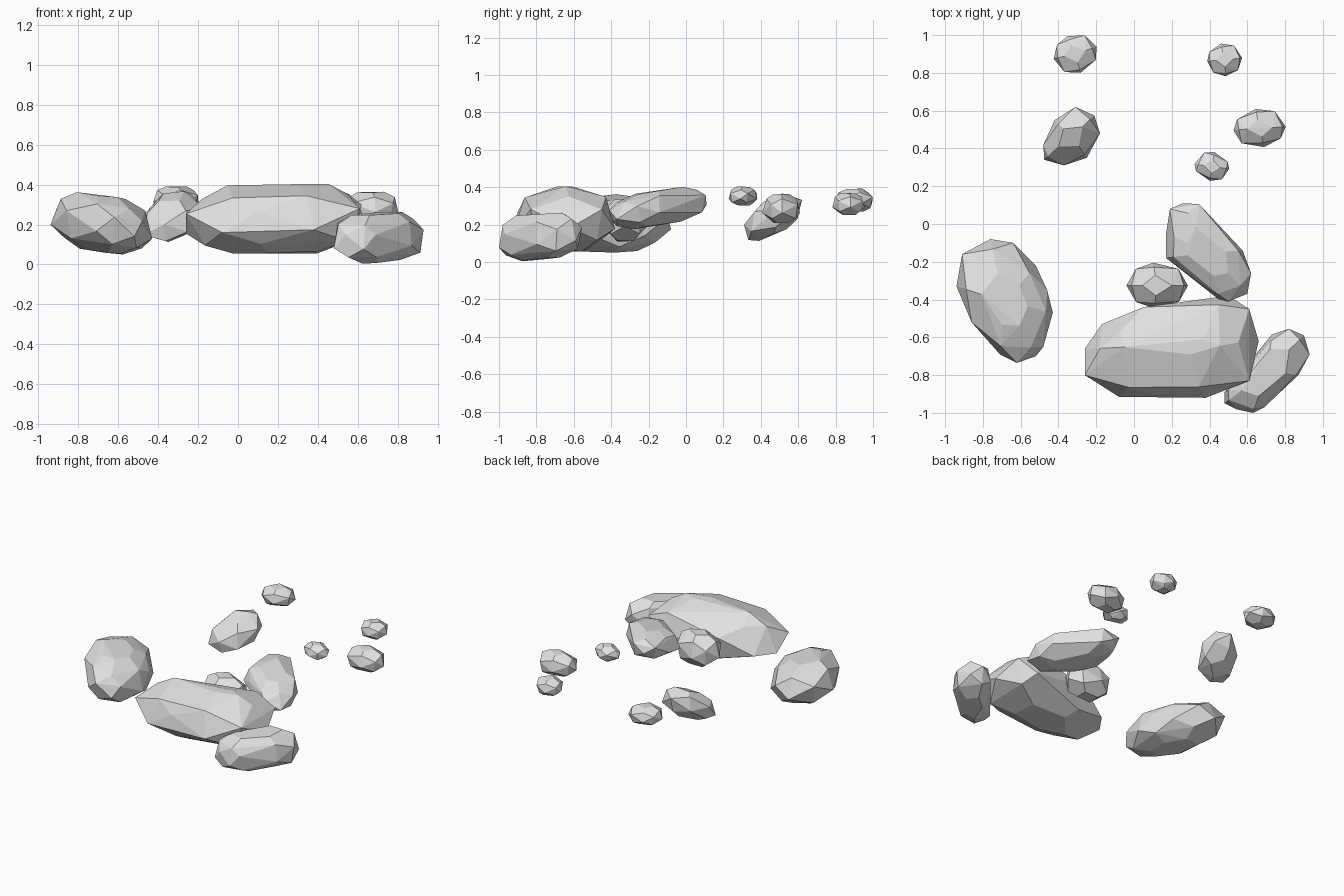
import bpy, bmesh, math, random
from mathutils import Vector

if "Cube" in bpy.data.objects:
    bpy.data.objects.remove(bpy.data.objects["Cube"])

stone = bpy.data.materials.new("grey stone")
stone.diffuse_color = (0.75, 0.75, 0.75, 1)
stone.use_nodes = True
stone.node_tree.nodes["Principled BSDF"].inputs["Base Color"].default_value = stone.diffuse_color


def oval(cx, cy, rx, ry, yaw=0, n=8, seed=0):
    """Slightly uneven oval outline for the small rocks."""
    rnd = random.Random(seed)
    pts, a = [], math.radians(yaw)
    for i in range(n):
        t = 2 * math.pi * (i + rnd.uniform(-0.2, 0.2)) / n
        u, v = rx * math.cos(t) * 1.03, ry * math.sin(t) * 1.03
        pts.append((cx + u * math.cos(a) - v * math.sin(a),
                    cy + u * math.sin(a) + v * math.cos(a)))
    return pts


def rock(name, outline, zc, up, down, tilt=(0, 0), crown=(0.48, 0.45), shoulders=(0.82, 0.84), seed=1):
    """Faceted boulder: hull of shrinking rings above and below a plan outline."""
    rnd = random.Random(seed)
    xs, ys = [p[0] for p in outline], [p[1] for p in outline]
    cx, cy = (min(xs) + max(xs)) / 2, (min(ys) + max(ys)) / 2
    bm = bmesh.new()

    def add(p, sx, sy, dz):
        x, y = (p[0] - cx) * sx, (p[1] - cy) * sy
        bm.verts.new(Vector((cx + x, cy + y, zc + dz + tilt[0] * x + tilt[1] * y)))

    for i, p in enumerate(outline):
        side = 1 if i % 2 else -1
        h = up if side > 0 else down
        add(p, 1, 1, side * 0.28 * h)                      # girdle
        s = shoulders[0 if side < 0 else 1] + rnd.uniform(-0.05, 0.06)
        h = down if side > 0 else up
        add(p, s, s, -side * 0.66 * h)                     # shoulders
        if i % 2 == 0:
            add(p, crown[0], crown[1], up * rnd.uniform(0.93, 1))     # crown
        else:
            add(p, 0.48, 0.48, -down * rnd.uniform(0.93, 1))          # underside
    bmesh.ops.convex_hull(bm, input=bm.verts[:])
    loose = [v for v in bm.verts if not v.link_faces]
    bmesh.ops.delete(bm, geom=loose, context='VERTS')
    bmesh.ops.dissolve_limit(bm, angle_limit=math.radians(6), verts=bm.verts[:], edges=bm.edges[:])
    bmesh.ops.recalc_face_normals(bm, faces=bm.faces[:])
    me = bpy.data.meshes.new(name)
    bm.to_mesh(me)
    bm.free()
    me.materials.append(stone)
    bpy.context.collection.objects.link(bpy.data.objects.new(name, me))


# large boulders, traced in plan
rock("main_boulder",
     [(-0.26, -0.66), (-0.26, -0.80), (-0.08, -0.915), (0.10, -0.90), (0.38, -0.92), (0.61, -0.83),
      (0.66, -0.62), (0.61, -0.45), (0.50, -0.38), (0.05, -0.44), (-0.17, -0.53)],
     0.215, 0.19, 0.165, tilt=(0.03, 0), crown=(0.55, 0.15), shoulders=(0.77, 0.84), seed=2)
rock("left_boulder",
     [(-0.94, -0.33), (-0.91, -0.16), (-0.76, -0.08), (-0.64, -0.10), (-0.52, -0.22), (-0.46, -0.35),
      (-0.43, -0.47), (-0.48, -0.65), (-0.52, -0.70), (-0.62, -0.735), (-0.71, -0.69), (-0.86, -0.52)],
     0.205, 0.145, 0.145, tilt=(-0.14, 0), seed=3)
rock("leaning_slab",
     [(0.17, -0.05), (0.19, 0.08), (0.26, 0.11), (0.345, 0.105), (0.575, -0.14), (0.62, -0.26),
      (0.60, -0.37), (0.50, -0.41), (0.45, -0.40), (0.28, -0.26), (0.17, -0.18)],
     0.29, 0.095, 0.095, tilt=(0, 0.16), crown=(0.5, 0.5), shoulders=(0.84, 0.87), seed=4)
rock("right_boulder",
     [(0.48, -0.95), (0.54, -0.98), (0.63, -1.0), (0.69, -0.97), (0.87, -0.80), (0.93, -0.69),
      (0.90, -0.59), (0.82, -0.555), (0.73, -0.585), (0.64, -0.70), (0.48, -0.89)],
     0.13, 0.13, 0.118, tilt=(0, 0.09), crown=(0.6, 0.6), shoulders=(0.88, 0.88), seed=5)
rock("tilted_rock",
     [(-0.475, 0.34), (-0.48, 0.42), (-0.42, 0.55), (-0.31, 0.62), (-0.21, 0.575), (-0.18, 0.48),
      (-0.25, 0.35), (-0.37, 0.31)],
     0.235, 0.11, 0.092, tilt=(0.05, 0.42), seed=6)

# small stones: centre, radii, yaw, height, half thickness
small = [
    ("wedged_stone", 0.123, -0.325, 0.158, 0.118, 0, 0.225, 0.115),
    ("back_left_stone", -0.31, 0.90, 0.115, 0.10, 20, 0.33, 0.063),
    ("back_right_stone", 0.48, 0.87, 0.09, 0.085, 10, 0.31, 0.06),
    ("side_stone", 0.665, 0.508, 0.135, 0.10, 8, 0.285, 0.08),
    ("pebble", 0.412, 0.305, 0.09, 0.075, -15, 0.352, 0.051),
]
for k, (name, x, y, rx, ry, yaw, z, h) in enumerate(small):
    rock(name, oval(x, y, rx, ry, yaw, 8, k + 11), z, h, h, seed=k + 20)
